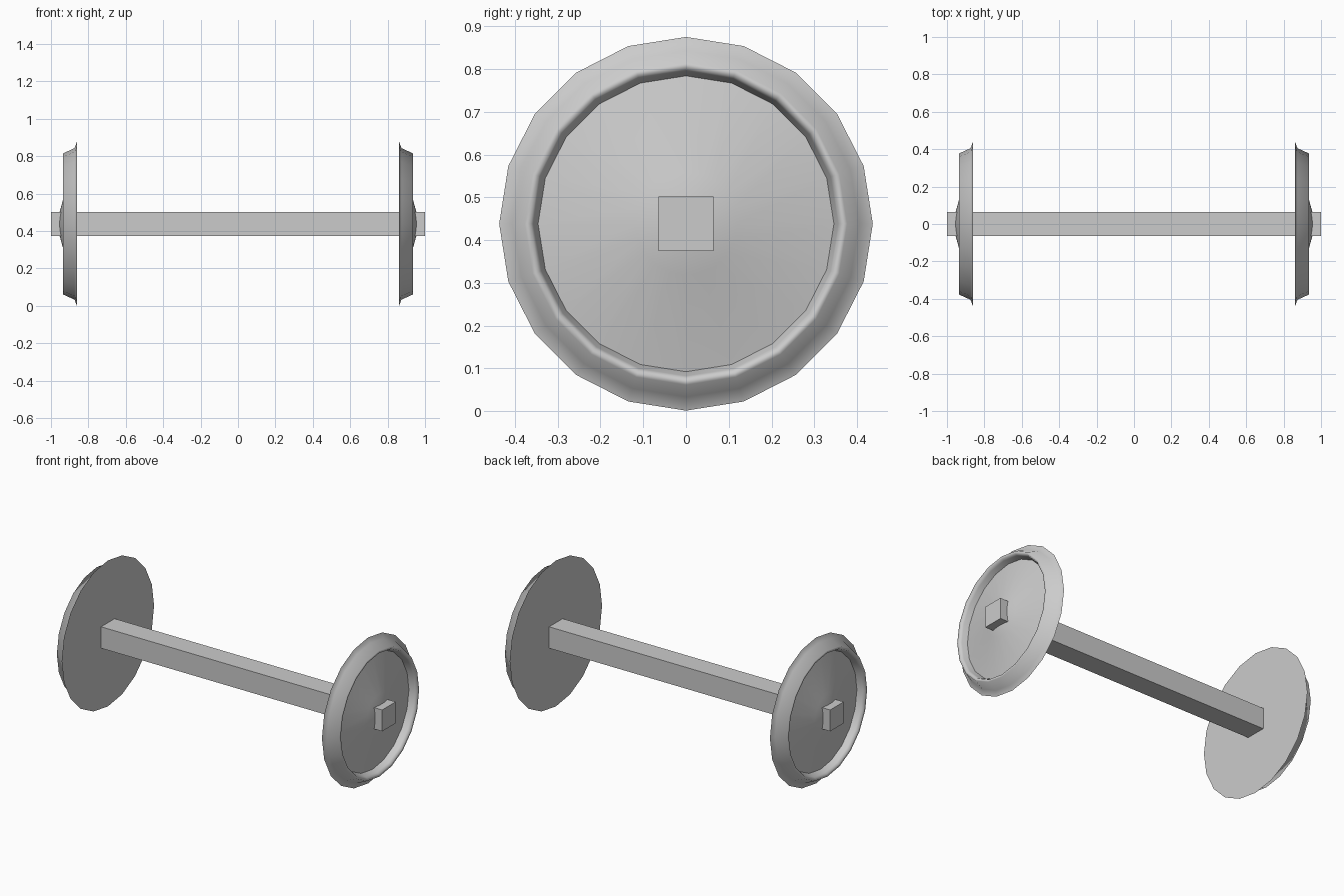
import bpy
import bmesh
from math import sin, cos, tau

cube = bpy.data.objects.get("Cube")
if cube:
    bpy.data.objects.remove(cube, do_unlink=True)

SIDES = 20
AXIS_Z = 0.438

# Wheel profile as (radius, x), from the flat back over the flange to the dished face
FLANGE, CREASE = 0, 5
PROFILE = [(0.437, 0.862), (0.405, 0.874), (0.377, 0.936),
           (0.363, 0.935), (0.356, 0.92), (0.346, 0.89),
           (0.12, 0.938), (0.06, 0.955)]

steel = bpy.data.materials.new("steel grey")
steel.use_nodes = True
grey = (0.6, 0.6, 0.6, 1)
steel.diffuse_color = grey
steel.node_tree.nodes["Principled BSDF"].inputs["Base Color"].default_value = grey


def add_object(name, bm):
    bmesh.ops.recalc_face_normals(bm, faces=bm.faces)
    mesh = bpy.data.meshes.new(name)
    bm.to_mesh(mesh)
    bm.free()
    mesh.materials.append(steel)
    obj = bpy.data.objects.new(name, mesh)
    obj.location.z = AXIS_Z
    bpy.context.collection.objects.link(obj)


def add_wheel(name, side):
    bm = bmesh.new()
    rings = [[bm.verts.new((side * x, r * sin(tau * i / SIDES), r * cos(tau * i / SIDES)))
              for i in range(SIDES)] for r, x in PROFILE]
    # Smooth bands between neighbouring rings
    for a, b in zip(rings, rings[1:]):
        for i in range(SIDES):
            j = (i + 1) % SIDES
            bm.faces.new((a[i], a[j], b[j], b[i])).smooth = True
    # Flat back and hub cap
    bm.faces.new(rings[0])
    bm.faces.new(rings[-1]).smooth = True
    # Hard edges at the flange and where the face meets the rim
    for k in (FLANGE, CREASE):
        for i in range(SIDES):
            bm.edges.get((rings[k][i], rings[k][(i + 1) % SIDES])).smooth = False
    add_object(name, bm)


add_wheel("left_wheel", 1)
add_wheel("right_wheel", -1)

# Square axle through both wheels
bm = bmesh.new()
bmesh.ops.create_cube(bm, size=1)
bmesh.ops.scale(bm, vec=(2, 0.128, 0.128), verts=bm.verts)
add_object("axle", bm)
